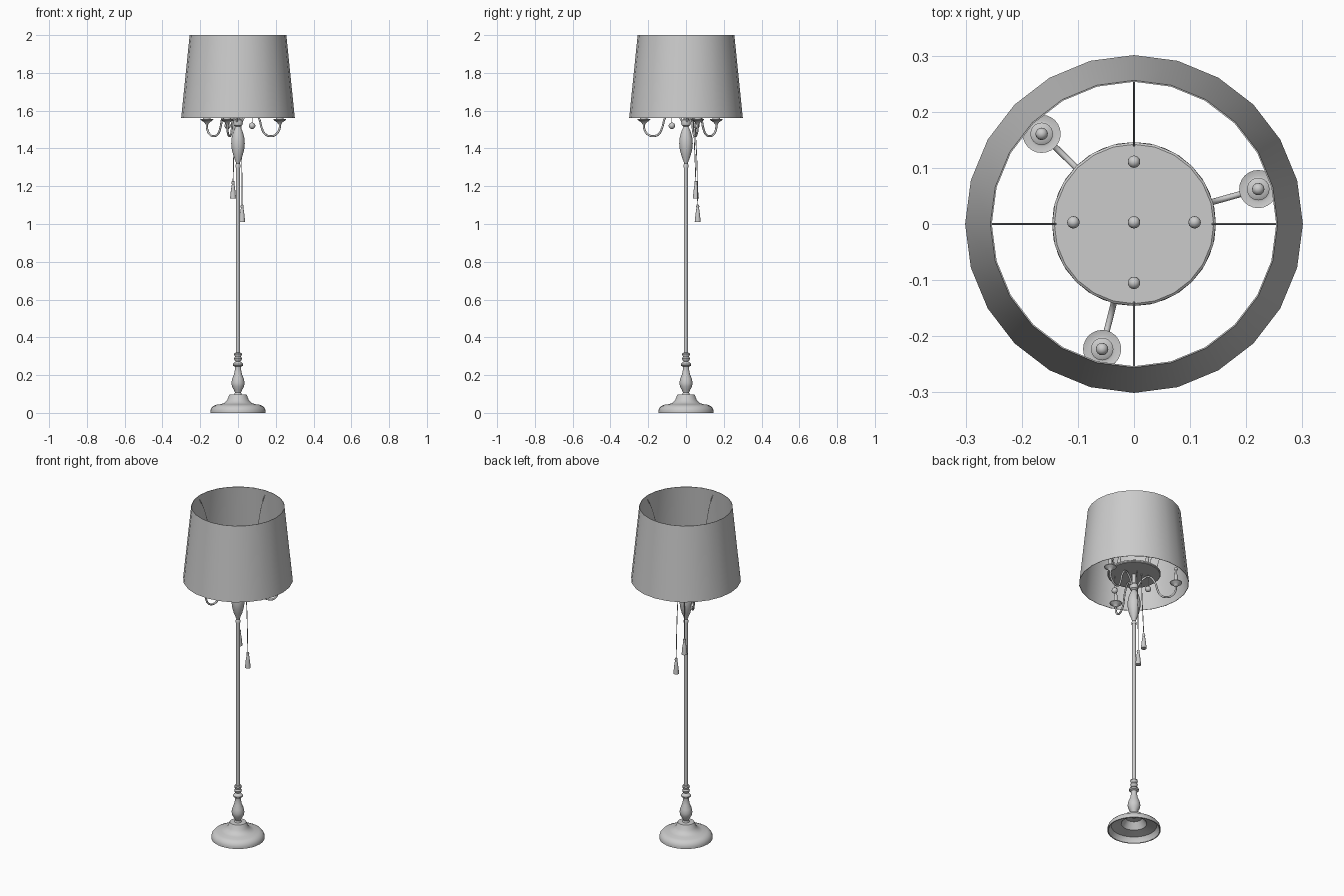
import bpy, bmesh
from math import sin, cos, pi, radians


def lathe(name, profile, loc=(0, 0, 0), sides=24, angle=35):
    """Spin a (radius, height) profile around the vertical axis."""
    bm = bmesh.new()
    rings = []
    for r, z in profile:
        if r == 0:
            rings.append([bm.verts.new((0, 0, z))] * sides)
        else:
            rings.append([bm.verts.new((r * cos(2 * pi * i / sides), r * sin(2 * pi * i / sides), z))
                          for i in range(sides)])
    for a, b in zip(rings, rings[1:]):
        for i in range(sides):
            j = (i + 1) % sides
            quad = list(dict.fromkeys((a[i], a[j], b[j], b[i])))
            if len(quad) > 2:
                bm.faces.new(quad)
    bmesh.ops.recalc_face_normals(bm, faces=bm.faces)
    mesh = bpy.data.meshes.new(name)
    bm.to_mesh(mesh)
    bm.free()
    obj = bpy.data.objects.new(name, mesh)
    bpy.context.collection.objects.link(obj)
    obj.location = loc
    finish(obj, angle)
    return obj


def finish(obj, angle=35):
    bpy.ops.object.select_all(action='DESELECT')
    obj.select_set(True)
    bpy.context.view_layer.objects.active = obj
    if obj.type == 'CURVE':
        bpy.ops.object.convert(target='MESH')
    bpy.ops.object.shade_smooth_by_angle(angle=radians(angle))


def tube(name, points, radius):
    """Round tube along a smooth path."""
    cu = bpy.data.curves.new(name, 'CURVE')
    cu.dimensions = '3D'
    cu.bevel_depth = radius
    cu.bevel_resolution = 2
    cu.resolution_u = 5
    cu.use_fill_caps = True
    sp = cu.splines.new('BEZIER')
    sp.bezier_points.add(len(points) - 1)
    for bp, p in zip(sp.bezier_points, points):
        bp.co = p
        bp.handle_left_type = bp.handle_right_type = 'AUTO'
    obj = bpy.data.objects.new(name, cu)
    bpy.context.collection.objects.link(obj)
    finish(obj, 60)


def radial(path, angle):
    return [(r * cos(angle), r * sin(angle), z) for r, z in path]


def ball(name, r, loc):
    lathe(name, [(r * sin(pi * i / 8) if 0 < i < 8 else 0, -r * cos(pi * i / 8)) for i in range(9)],
          loc, 16, 60)


# Foot, hollow underneath
lathe("base_foot", [
    (0.013, 0.085), (0.045, 0.08), (0.07, 0.042), (0.125, 0.03), (0.14, 0.005), (0.14, 0),
    (0.146, 0), (0.146, 0.012), (0.142, 0.024), (0.132, 0.036), (0.115, 0.043), (0.09, 0.046),
    (0.07, 0.054), (0.056, 0.07), (0.049, 0.09), (0.045, 0.097), (0.013, 0.099)], sides=32)

# Turned lower stem
lathe("lower_stem", [
    (0, 0.09), (0.02, 0.097), (0.016, 0.108), (0.022, 0.122), (0.032, 0.14), (0.035, 0.158),
    (0.031, 0.18), (0.021, 0.205), (0.016, 0.232), (0.017, 0.245), (0.026, 0.25), (0.027, 0.258),
    (0.021, 0.266), (0.012, 0.272), (0.019, 0.28), (0.021, 0.288), (0.016, 0.297), (0.018, 0.302),
    (0.021, 0.311), (0.018, 0.318), (0, 0.32)])

# Long pole and turned vase at its top
lathe("pole", [(0, 0.31), (0.0115, 0.31), (0.0115, 1.31), (0, 1.31)], sides=16)
lathe("upper_vase", [
    (0, 1.295), (0.013, 1.3), (0.013, 1.312), (0.009, 1.32), (0.013, 1.332), (0.024, 1.36),
    (0.033, 1.395), (0.036, 1.425), (0.034, 1.455), (0.026, 1.485), (0.018, 1.505), (0.012, 1.515),
    (0.022, 1.522), (0.026, 1.535), (0.022, 1.55), (0.012, 1.557), (0.012, 1.62), (0, 1.62)])

# Shade, a thin open cone
lathe("shade", [(0.301, 1.56), (0.256, 2.0), (0.2535, 2.0), (0.2985, 1.56), (0.301, 1.56)])

# Disc carrying the inner lamp sockets
lathe("socket_disc", [(0, 1.612), (0.142, 1.612), (0.146, 1.616), (0.146, 1.624), (0.142, 1.627), (0, 1.627)])

# Rods holding the shade
for k in range(4):
    tube(f"shade_rod_{k}", radial([(0.257, 1.97), (0.238, 1.945), (0.193, 1.82), (0.155, 1.69),
                                   (0.138, 1.62)], k * pi / 2), 0.0015)

# Small sockets with a ball tip
SOCKET = [(0, 0), (0.011, 0), (0.011, 0.035), (0.007, 0.042), (0.006, 0.07), (0, 0.07)]
for k, (x, y) in enumerate([(0, 0.003), (0.108, 0.003), (-0.108, 0.003), (0, 0.111), (0, -0.105)]):
    lathe(f"disc_socket_{k}", SOCKET, (x, y, 1.627), 12)
    ball(f"disc_socket_tip_{k}", 0.011, (x, y, 1.70))

# Three curled arms, each with a drip cup and socket
ARM = [(0.23, 1.545), (0.227, 1.50), (0.205, 1.472), (0.18, 1.465), (0.15, 1.475), (0.13, 1.51),
       (0.115, 1.56), (0.08, 1.598), (0.045, 1.58), (0.02, 1.54)]
CUP = [(0, -0.022), (0.008, -0.022), (0.014, -0.012), (0.022, -0.007), (0.033, 0.001), (0.034, 0.005),
       (0.023, 0.002), (0.02, 0.003), (0.02, 0.012), (0.013, 0.016), (0, 0.016)]
for k in range(3):
    a = radians(15.7 + 120 * k)
    tube(f"arm_{k}", radial(ARM, a), 0.0055)
    x, y, z = radial([(0.23, 1.55)], a)[0]
    lathe(f"cup_{k}", CUP, (x, y, z))
    lathe(f"arm_socket_{k}", SOCKET, (x, y, z + 0.014), 12)
    ball(f"arm_socket_tip_{k}", 0.011, (x, y, z + 0.09))

# Hanging balls under the disc
for k, (x, y) in enumerate([(0.075, -0.075), (-0.055, 0.055)]):
    ball(f"hanging_ball_{k}", 0.017, (x, y, 1.52))
    tube(f"hanging_ball_wire_{k}", [(x, y, 1.53), (x, y, 1.615)], 0.0015)

# Pull cords with tassels
TASSEL = [(0, 0), (0.016, 0), (0.012, 0.04), (0.008, 0.068), (0.006, 0.074), (0.0085, 0.082),
          (0.007, 0.091), (0, 0.095)]
for k, (x, y, z) in enumerate([(-0.026, 0.052, 1.135), (0.022, 0.062, 1.01)]):
    lathe(f"tassel_{k}", TASSEL, (x, y, z), 16)
    tube(f"pull_cord_{k}", [(x, y, z + 0.09), (x * 0.9, y * 0.93, 1.33), (x * 0.8, y * 0.8, 1.5),
                            (x * 0.8, y * 0.75, 1.615)], 0.0022)
